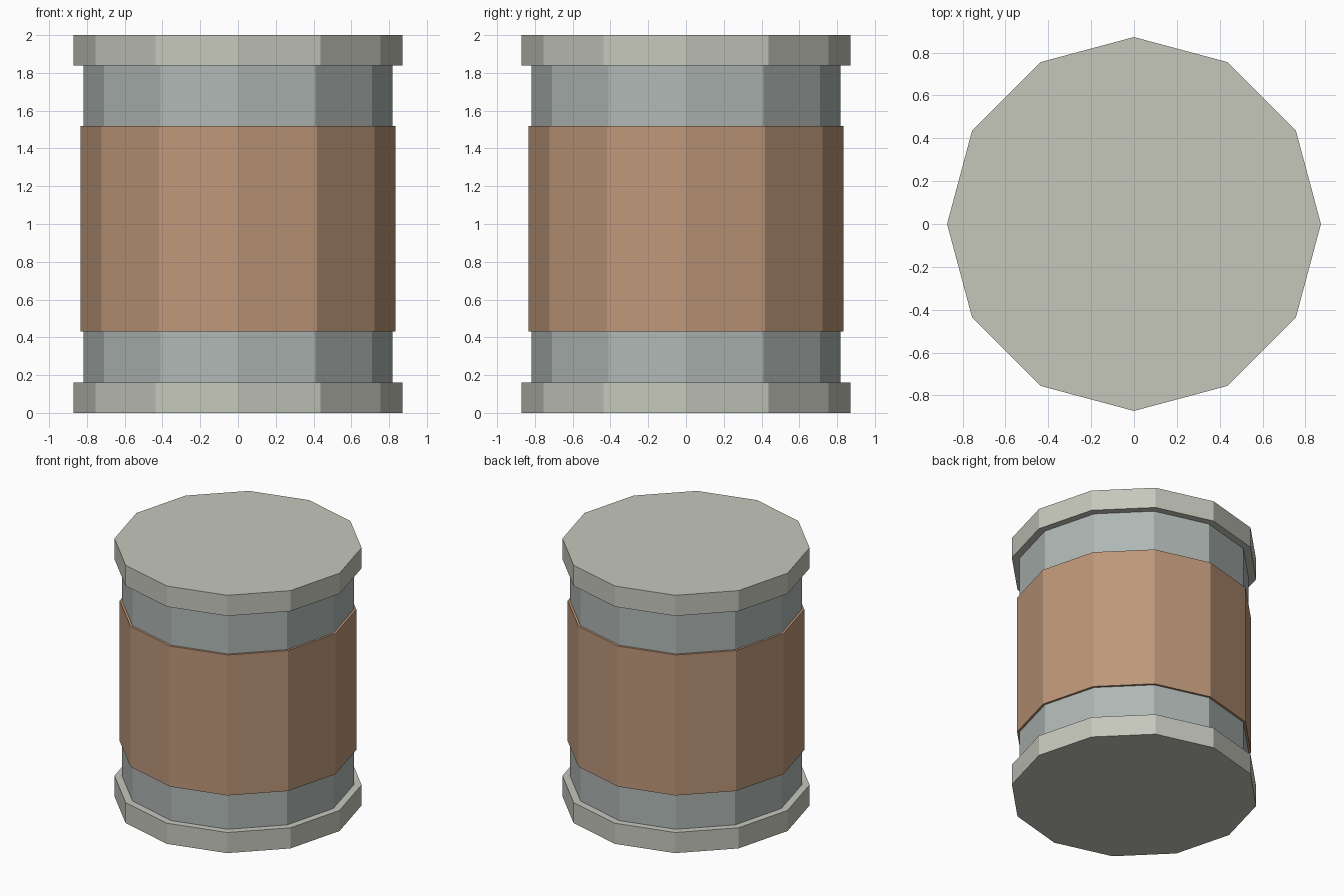
import bpy

if "Cube" in bpy.data.objects:
    bpy.data.objects.remove(bpy.data.objects["Cube"])

SIDES = 12


def material(name, rgb):
    mat = bpy.data.materials.new(name)
    mat.diffuse_color = (*rgb, 1.0)
    mat.use_nodes = True
    mat.node_tree.nodes["Principled BSDF"].inputs["Base Color"].default_value = mat.diffuse_color
    return mat


def drum(name, radius, z0, z1, mat):
    """Upright flat-sided cylinder between two heights."""
    bpy.ops.mesh.primitive_cylinder_add(
        vertices=SIDES, radius=radius, depth=z1 - z0,
        location=(0, 0, (z0 + z1) / 2))
    obj = bpy.context.object
    obj.name = name
    obj.data.materials.append(mat)
    return obj


rim_mat = material("pale_grey", (0.56, 0.57, 0.50))
metal_mat = material("blue_grey", (0.43, 0.48, 0.46))
label_mat = material("tan", (0.51, 0.31, 0.19))

# End rims
drum("bottom_rim", 0.872, 0.0, 0.16, rim_mat)
drum("top_rim", 0.872, 1.84, 2.0, rim_mat)

# Main body between the rims
drum("can_body", 0.818, 0.16, 1.84, metal_mat)

# Wrapped label band
drum("label_band", 0.835, 0.43, 1.52, label_mat)
